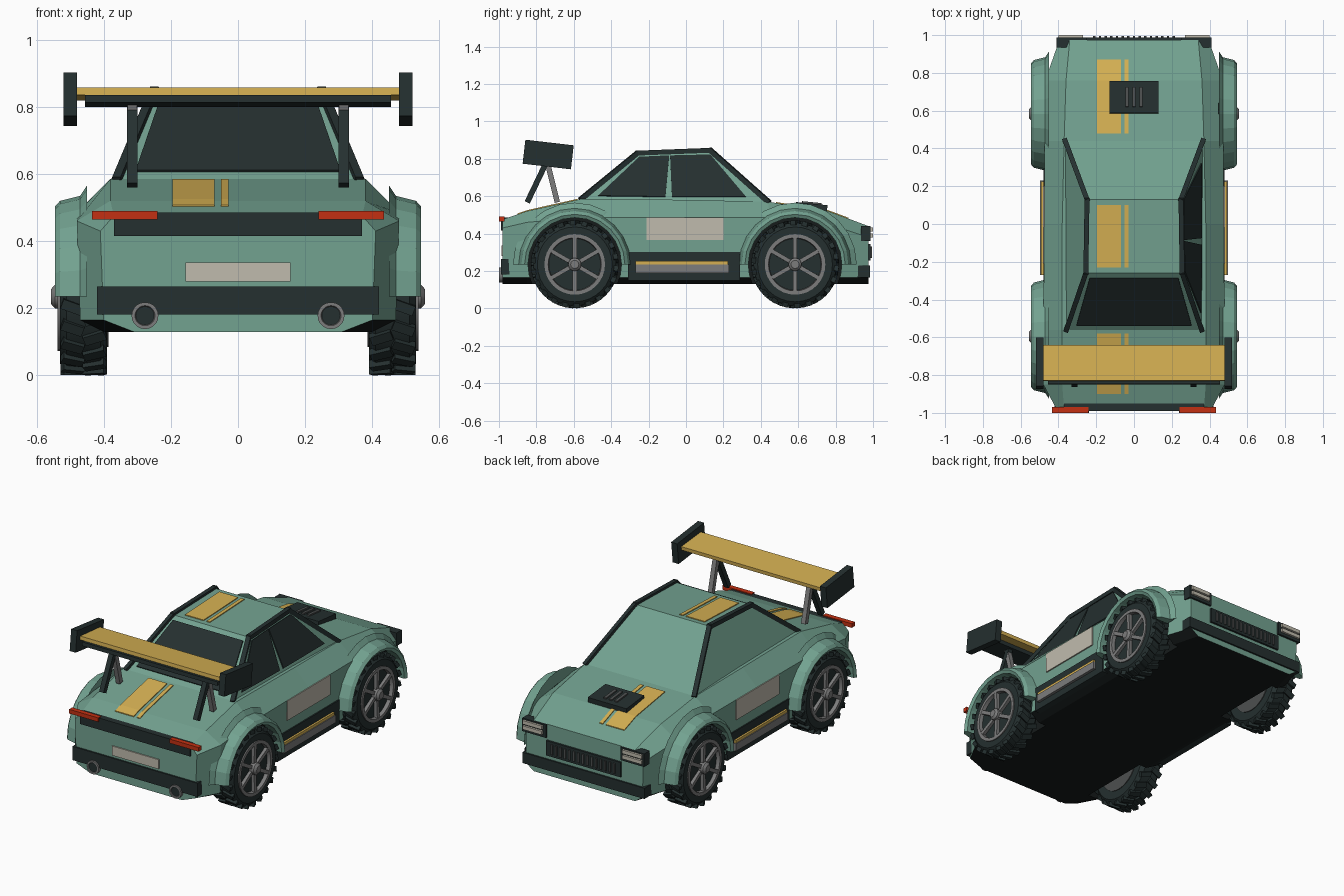
import bpy, bmesh, math
from mathutils import Vector, Matrix

if "Cube" in bpy.data.objects:
    bpy.data.objects.remove(bpy.data.objects["Cube"])


def material(name, rgb):
    m = bpy.data.materials.new(name)
    m.use_nodes = True
    m.diffuse_color = (*rgb, 1)
    m.node_tree.nodes["Principled BSDF"].inputs["Base Color"].default_value = (*rgb, 1)
    return m


GREEN = material("sage green paint", (.17, .36, .28))
DARK = material("dark trim", (.018, .029, .029))
BLACK = material("black underside", (.008, .011, .011))
YELLOW = material("yellow paint", (.66, .43, .085))
CREAM = material("cream panel", (.53, .5, .42))
GREY = material("grey metal", (.2, .2, .2))
RIM = material("dark grey metal", (.075, .08, .08))
RED = material("red lamp", (.55, .03, .006))


def finish(name, bm, *mats, smooth=False):
    bmesh.ops.recalc_face_normals(bm, faces=bm.faces)
    me = bpy.data.meshes.new(name)
    bm.to_mesh(me)
    bm.free()
    ob = bpy.data.objects.new(name, me)
    bpy.context.collection.objects.link(ob)
    for m in mats:
        me.materials.append(m)
    if smooth:
        bpy.ops.object.select_all(action='DESELECT')
        ob.select_set(True)
        bpy.context.view_layer.objects.active = ob
        bpy.ops.object.shade_smooth_by_angle(angle=math.radians(35))
    return ob


def loft(bm, rings, closed=True, caps=True):
    """Skin a list of point rings."""
    vs = [[bm.verts.new(p) for p in r] for r in rings]
    n = len(vs[0])
    for a, b in zip(vs, vs[1:]):
        for i in range(n if closed else n - 1):
            j = (i + 1) % n
            bm.faces.new((a[i], a[j], b[j], b[i]))
    if caps:
        bm.faces.new(vs[0])
        bm.faces.new(vs[-1])


def prism(name, pts, push, mat):
    """Flat polygon thickened along a vector."""
    bm = bmesh.new()
    push = Vector(push)
    loft(bm, [[Vector(p) for p in pts], [Vector(p) + push for p in pts]])
    return finish(name, bm, mat)


def box(name, x, y, z, mat, tilt=0):
    bm = bmesh.new()
    c = Vector((sum(x), sum(y), sum(z))) / 2
    size = (abs(x[1] - x[0]), y[1] - y[0], z[1] - z[0], 1)
    bmesh.ops.create_cube(bm, size=1, matrix=Matrix.Translation(c)
                          @ Matrix.Rotation(tilt, 4, 'X') @ Matrix.Diagonal(size))
    return finish(name, bm, mat)


def bar(name, p, q, w, mat):
    """Square bar between two points."""
    p, q = Vector(p), Vector(q)
    bm = bmesh.new()
    rot = (q - p).to_track_quat('Z', 'Y').to_matrix().to_4x4()
    bmesh.ops.create_cube(bm, size=1, matrix=Matrix.Translation((p + q) / 2) @ rot
                          @ Matrix.Diagonal((w, w, (q - p).length + w * .6, 1)))
    return finish(name, bm, mat)


def lathe(name, profile, centre, axis, n, mat, smooth=True):
    """Spin (offset, radius) points round the x or y axis."""
    bm = bmesh.new()
    rings = []
    for o, r in profile:
        ring = []
        for i in range(n):
            a = math.tau * i / n
            c, s = r * math.cos(a), r * math.sin(a)
            ring.append(Vector(centre) + Vector((o, c, s) if axis == 'X' else (c, o, s)))
        rings.append(ring)
    loft(bm, rings)
    return finish(name, bm, mat, smooth=smooth)


# Body shell: y, floor half, side half, belt half, belt z, deck half, deck z
STATIONS = [(-.98, .31, .40, .41, .43, .37, .475), (-.85, .40, .47, .48, .46, .38, .52),
            (-.56, .40, .47, .48, .485, .38, .585), (0, .40, .47, .475, .485, .38, .58),
            (.44, .40, .47, .475, .485, .37, .57), (.76, .40, .465, .47, .45, .36, .52),
            (.975, .34, .39, .395, .38, .34, .44)]
bm = bmesh.new()
rings = []
for y, wf, ws, wb, zb, wd, zd in STATIONS:
    half = [(wf, .13), (ws, .165), (wb, zb), (wd, zd)]
    rings.append([(x, y, z) for x, z in half] + [(-x, y, z) for x, z in reversed(half)])
loft(bm, rings)
bm.normal_update()
for f in bm.faces:
    f.material_index = int(f.calc_center_median().z < .16 and abs(f.normal.y) < .5)
body = finish("body", bm, GREEN, BLACK)

# Wheel wells
WHEELS = [(s, y) for s in (-1, 1) for y in (-.595, .583)]
WZ = .235
for s, y in WHEELS:
    cut = lathe("well_cutter", [(s * .35, .25), (s * .65, .25)], (0, y, WZ), 'X', 28, BLACK, False)
    cut.data.materials.clear()
    for m in (GREEN, BLACK):
        cut.data.materials.append(m)
    for f in cut.data.polygons:
        f.material_index = 1
    cut.hide_render = True
    mod = body.modifiers.new("well", 'BOOLEAN')
    mod.operation, mod.solver, mod.object = 'DIFFERENCE', 'EXACT', cut
    bpy.context.view_layer.objects.active = body
    bpy.ops.object.modifier_apply(modifier=mod.name)
    bpy.data.objects.remove(cut)


# Cabin, glass and pillars
def side_x(z):
    return .36 - .42 * (z - .58)


OUTLINE = [(-.56, .585), (-.26, .83), (.13, .845), (.44, .57)]
bm = bmesh.new()
loft(bm, [[(s * side_x(z), y, z) for y, z in OUTLINE] for s in (-1, 1)])
finish("cabin", bm, GREEN)
for name, win in (("rear_side_window", [(-.47, .6), (-.25, .808), (-.09, .815), (-.11, .595)]),
                  ("front_side_window", [(-.075, .595), (-.085, .815), (.13, .82), (.32, .595)])):
    prism(name, [(side_x(z), y, z) for y, z in win], (.006, 0, .003), DARK)
slope = .245 / .3
rear = [(s * w, y, .585 + (y + .56) * slope) for s, w, y in
        ((-1, .305, -.535), (1, .305, -.535), (1, .235, -.285), (-1, .235, -.285))]
prism("rear_window", rear, (0, -.004, .006), DARK)
for s in (-1, 1):
    for a, b in zip(OUTLINE, OUTLINE[1:]):
        bar("pillar", (s * side_x(a[1]), *a), (s * side_x(b[1]), *b), .026, DARK)


# Painted stripes
def top_z(y):
    for a, b in zip(STATIONS, STATIONS[1:]):
        if a[0] <= y <= b[0]:
            return a[6] + (b[6] - a[6]) * (y - a[0]) / (b[0] - a[0])


for x0, x1 in ((-.195, -.07), (-.05, -.028)):
    for name, ys in (("tail", (-.9, -.85, -.58)), ("roof", (-.23, .1)), ("hood", (.48, .76, .87))):
        bm = bmesh.new()
        rings = []
        for y in ys:
            z = .83 + (y + .26) * .015 / .39 if name == "roof" else top_z(y)
            rings.append([(x0, y, z), (x1, y, z), (x1, y, z + .005), (x0, y, z + .005)])
        loft(bm, rings)
        finish(name + "_stripe", bm, YELLOW)

# Hood scoop
box("hood_scoop", (-.13, .13), (.585, .755), (.515, .56), DARK, -.1)
for x in (-.037, 0, .037):
    box("scoop_slat", (x - .009, x + .009), (.62, .725), (.555, .568), RIM, -.1)

# Tail fittings
box("tail_panel", (-.37, .37), (-.99, -.95), (.415, .485), DARK)
box("rear_bumper", (-.42, .42), (-.99, -.91), (.182, .265), DARK)
box("rear_plate", (-.157, .157), (-.987, -.978), (.28, .337), CREAM)
# Nose fittings
box("front_bumper", (-.41, .41), (.91, .985), (.165, .23), DARK)
box("grille", (-.25, .25), (.95, .987), (.255, .345), DARK)
for i in range(15):
    x = (i - 7) * .03
    box("grille_bar", (x - .006, x + .006), (.98, .994), (.27, .33), RIM)
for s in (-1, 1):
    box("tail_light", (s * .24, s * .435), (-1, -.97), (.465, .49), RED)
    lathe("exhaust", [(-.995, .027), (-1, .03), (-1, .04), (-.9, .04), (-.9, .027)],
          (s * .277, 0, .178), 'Y', 20, GREY)
    lathe("exhaust_bore", [(-.996, .028), (-.95, .028)], (s * .277, 0, .178), 'Y', 20, DARK)
    box("headlight_housing", (s * .25, s * .41), (.935, .987), (.36, .44), DARK)
    for z in (.378, .41):
        box("headlight", (s * .27, s * .40), (.98, 1), (z, z + .022), CREAM)
    # Door panel and sill
    box("door_panel", (s * .468, s * .481), (-.21, .20), (.365, .485), CREAM)
    box("sill", (s * .44, s * .48), (-.31, .29), (.15, .30), DARK)
    box("sill_step", (s * .47, s * .497), (-.27, .23), (.19, .235), GREY)
    box("sill_stripe", (s * .47, s * .492), (-.27, .225), (.235, .252), YELLOW)
    # Wing supports and end plates
    box("wing_end_plate", (s * .48, s * .52), (-.867, -.607), (.758, .887), DARK, -.115)
    bar("rear_strut", (s * .315, -.845, .575), (s * .315, -.73, .815), .03, DARK)
    bar("front_strut", (s * .315, -.69, .575), (s * .315, -.75, .815), .028, GREY)
box("wing", (-.48, .48), (-.83, -.64), (.827, .849), YELLOW, -.09)
box("wing_flap", (-.455, .455), (-.848, -.70), (.806, .829), DARK, -.09)

# Wheels and flares
for s, y in WHEELS:
    c = (0, y, WZ)
    lathe("tyre", [(s * o, r) for o, r in ((.39, .15), (.39, .2), (.41, .222), (.51, .222),
                                           (.53, .2), (.53, .158), (.515, .15))], c, 'X', 32, DARK)
    lathe("rim_disc", [(s * .385, .15), (s * .512, .15)], c, 'X', 32, RIM)
    lathe("rim_ring", [(s * .51, .162), (s * .537, .162), (s * .537, .142), (s * .51, .138)],
          c, 'X', 32, GREY)
    lathe("hub", [(s * .5, .035), (s * .545, .035), (s * .557, .022)], c, 'X', 12, GREY)
    for i in range(6):
        a = math.tau * (i + .5) / 6
        d = Vector((0, math.cos(a), math.sin(a)))
        bar("spoke", Vector((s * .52, y, WZ)) + d * .02, Vector((s * .525, y, WZ)) + d * .14, .022, GREY)
    bm = bmesh.new()
    for i in range(44):
        m = (Matrix.Translation((s * (.427 if i % 2 else .493), y, WZ))
             @ Matrix.Rotation(math.tau * i / 44, 4, 'X') @ Matrix.Translation((0, 0, .222))
             @ Matrix.Rotation(.35 if i % 2 else -.35, 4, 'Z') @ Matrix.Diagonal((.066, .03, .024, 1)))
        bmesh.ops.create_cube(bm, size=1, matrix=m)
    finish("tyre_tread", bm, DARK)
    bm = bmesh.new()
    section = [(.45, .25), (.535, .25), (.545, .268), (.53, .285), (.47, .3), (.45, .33)]
    rings = [[(s * x, y + r * math.cos(a), WZ + r * math.sin(a)) for x, r in section]
             for a in (math.pi * i / 12 for i in range(13))]
    loft(bm, rings)
    finish("wheel_flare", bm, GREEN)
